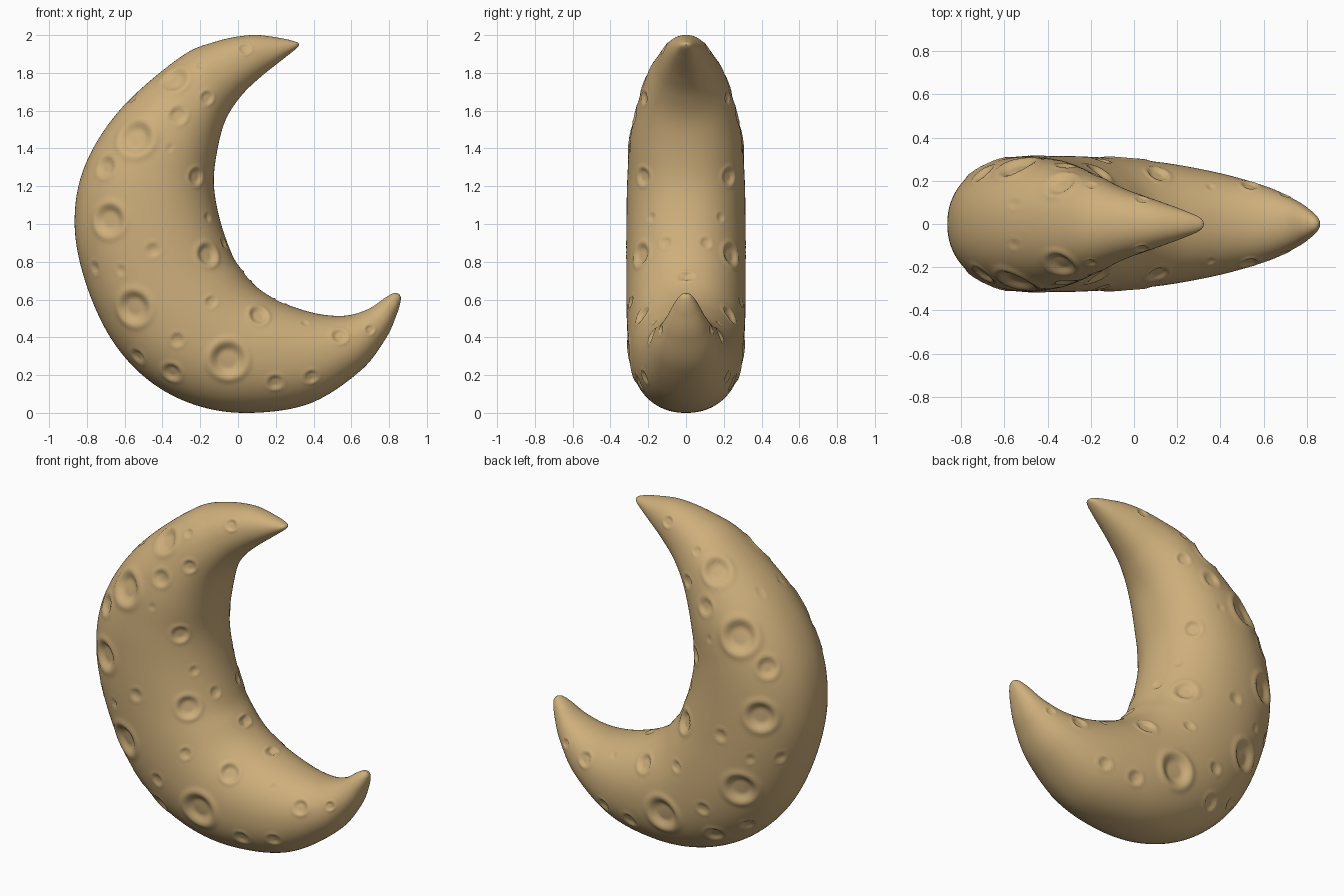
import bpy, bmesh, math
from mathutils import Vector, kdtree

if "Cube" in bpy.data.objects:
    bpy.data.objects.remove(bpy.data.objects["Cube"])

RINGS, SEGS = 360, 180

# Crescent sections: outer x, outer z, inner x, inner z, half thickness
SECTIONS = [
    (0.325, 1.95, 0.325, 1.95, 0.0),
    (0.305, 1.965, 0.305, 1.926, 0.03),
    (0.22, 1.985, 0.235, 1.87, 0.065),
    (0.07, 2.0, 0.11, 1.77, 0.115),
    (-0.12, 1.965, 0.01, 1.67, 0.165),
    (-0.31, 1.88, -0.07, 1.54, 0.225),
    (-0.62, 1.61, -0.115, 1.36, 0.29),
    (-0.81, 1.31, -0.127, 1.20, 0.31),
    (-0.865, 1.01, -0.095, 1.02, 0.315),
    (-0.81, 0.70, -0.03, 0.836, 0.315),
    (-0.67, 0.39, 0.03, 0.745, 0.315),
    (-0.47, 0.17, 0.09, 0.675, 0.31),
    (-0.22, 0.04, 0.165, 0.62, 0.3),
    (0.06, 0.0, 0.26, 0.573, 0.28),
    (0.38, 0.05, 0.42, 0.525, 0.235),
    (0.645, 0.22, 0.57, 0.515, 0.175),
    (0.78, 0.39, 0.69, 0.55, 0.115),
    (0.84, 0.52, 0.78, 0.61, 0.065),
    (0.862, 0.60, 0.825, 0.634, 0.03),
    (0.853, 0.63, 0.853, 0.63, 0.0),
]

# Craters: x, z, radius (each one is mirrored to the back)
CRATERS = [
    (-.34, 1.76, .075), (.04, 1.93, .032), (-.20, 1.84, .026), (-.16, 1.67, .037),
    (-.32, 1.57, .048), (-.55, 1.67, .026), (-.545, 1.45, .095), (-.36, 1.41, .02),
    (-.70, 1.30, .058), (-.22, 1.255, .048), (-.16, 1.03, .026), (-.68, 1.015, .085),
    (-.45, .87, .037), (-.16, .835, .063), (-.075, .90, .032), (-.76, .77, .032),
    (-.62, .76, .026), (.05, .725, .032), (-.545, .555, .09), (-.14, .59, .032),
    (.11, .52, .053), (.355, .476, .021), (.54, .407, .042), (.70, .444, .026),
    (-.32, .39, .037), (-.53, .30, .042), (-.35, .217, .053), (-.05, .275, .095),
    (.19, .16, .042), (.39, .19, .037), (.23, .60, .032),
]


def catmull(t):
    """Smoothly interpolated section at t in 0..1"""
    n = len(SECTIONS) - 1
    i = min(int(t * n), n - 1)
    u = t * n - i
    a, b, c, d = (SECTIONS[min(max(i + k, 0), n)] for k in (-1, 0, 1, 2))
    return [0.5 * (2 * q + (r - p) * u + (2 * p - 5 * q + 4 * r - s) * u * u
                   + (3 * q - p - 3 * r + s) * u ** 3) for p, q, r, s in zip(a, b, c, d)]


def soft(v):
    """Slightly squared ellipse"""
    return math.copysign(abs(v) ** 0.93, v)


def crater_height(t):
    """Sunken floor, steep wall and low raised rim; t = distance / radius"""
    s = min(max((t - 0.5) / 0.5, 0), 1)
    return -0.25 * (1 - s * s * (3 - 2 * s)) + 0.07 * math.exp(-((t - 1.12) / 0.2) ** 2)


# Crescent body
bm = bmesh.new()
rings = []
for i in range(1, RINGS):
    ox, oz, ix, iz, w = catmull(i / RINGS)
    mid = Vector((ox + ix, 0, oz + iz)) / 2
    half = Vector((ox - ix, 0, oz - iz)) / 2
    ring = []
    for j in range(SEGS):
        a = 2 * math.pi * j / SEGS
        ring.append(bm.verts.new(mid + half * soft(math.cos(a)) + Vector((0, w * soft(math.sin(a)), 0))))
    rings.append(ring)
for r0, r1 in zip(rings, rings[1:]):
    for j in range(SEGS):
        k = (j + 1) % SEGS
        bm.faces.new((r0[j], r0[k], r1[k], r1[j]))
# Rounded horn tips
for ring, s in ((rings[0], SECTIONS[0]), (rings[-1], SECTIONS[-1])):
    tip = bm.verts.new((s[0], 0, s[1]))
    for j in range(SEGS):
        bm.faces.new((ring[j], ring[(j + 1) % SEGS], tip))
bmesh.ops.recalc_face_normals(bm, faces=bm.faces[:])
bm.normal_update()

# Craters pressed into both sides
bm.verts.ensure_lookup_table()
tree = kdtree.KDTree(len(bm.verts))
flat = kdtree.KDTree(len(bm.verts))
for n, v in enumerate(bm.verts):
    tree.insert(v.co, n)
    if v.co.y < 0:
        flat.insert((v.co.x, 0, v.co.z), n)
tree.balance()
flat.balance()
shift = {}
for x, z, r in CRATERS:
    front = bm.verts[flat.find((x, 0, z))[1]].co
    for side in (1, -1):
        centre = Vector((front.x, front.y * side, front.z))
        for co, n, d in tree.find_range(centre, r * 1.7):
            shift[n] = shift.get(n, 0) + r * crater_height(d / r)
moves = [(bm.verts[n], bm.verts[n].normal * h) for n, h in shift.items()]
for v, offset in moves:
    v.co += offset

mesh = bpy.data.meshes.new("crescent_moon")
bm.to_mesh(mesh)
bm.free()
mesh.shade_smooth()
moon = bpy.data.objects.new("crescent_moon", mesh)
bpy.context.collection.objects.link(moon)

mat = bpy.data.materials.new("sandy_tan")
mat.diffuse_color = (0.62, 0.43, 0.2, 1)
mat.use_nodes = True
mat.node_tree.nodes["Principled BSDF"].inputs["Base Color"].default_value = mat.diffuse_color
mesh.materials.append(mat)
